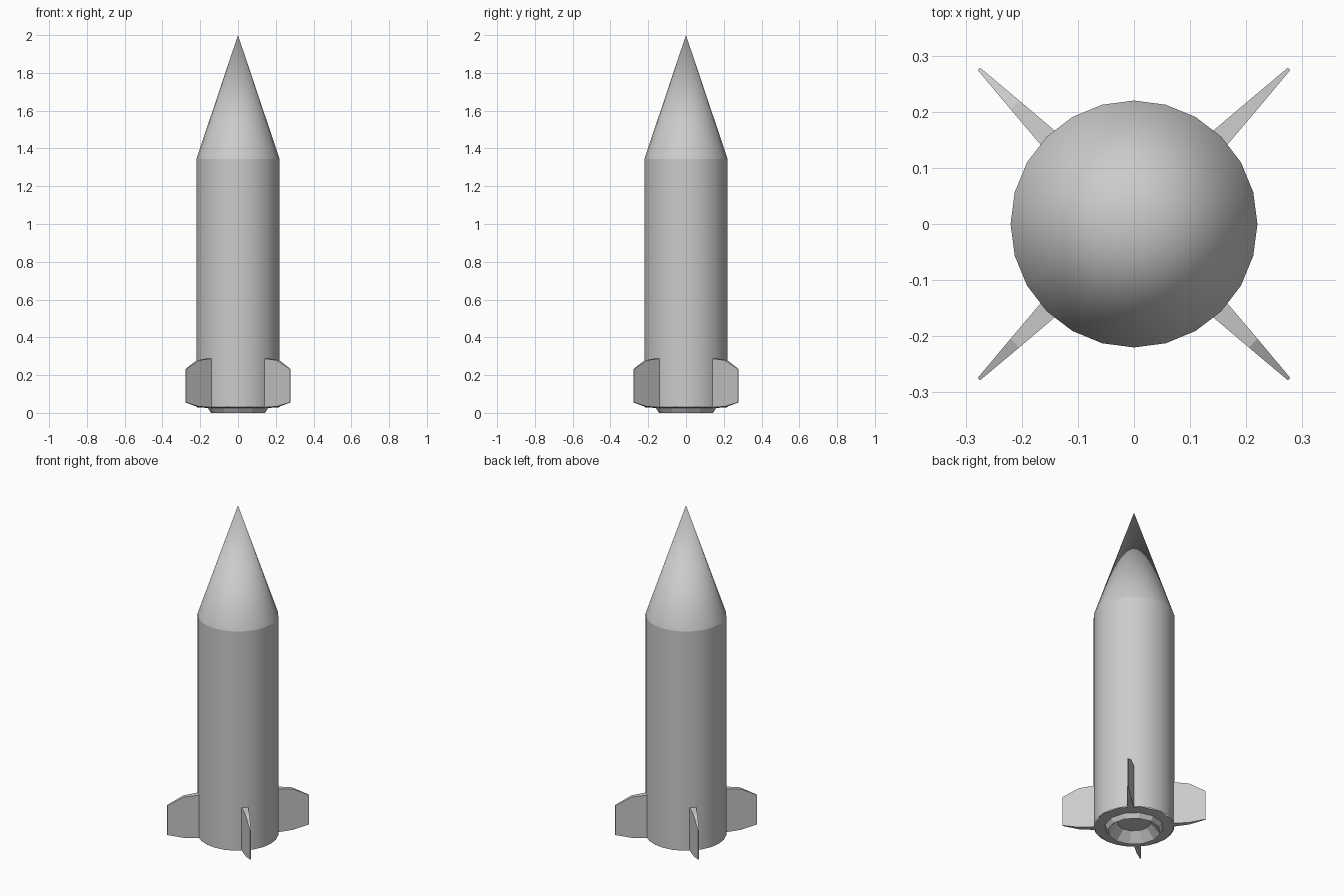
import bpy, bmesh, math
from math import cos, sin, pi

if "Cube" in bpy.data.objects:
    bpy.data.objects.remove(bpy.data.objects["Cube"])

SIDES = 24


def make_object(name, bm, smooth=False):
    bmesh.ops.remove_doubles(bm, verts=bm.verts, dist=1e-5)
    bmesh.ops.recalc_face_normals(bm, faces=bm.faces)
    mesh = bpy.data.meshes.new(name)
    bm.to_mesh(mesh)
    bm.free()
    obj = bpy.data.objects.new(name, mesh)
    bpy.context.collection.objects.link(obj)
    if smooth:
        for o in bpy.context.selected_objects:
            o.select_set(False)
        bpy.context.view_layer.objects.active = obj
        obj.select_set(True)
        bpy.ops.object.shade_smooth_by_angle(angle=math.radians(20))
    return obj


def lathe(name, profile, sides, smooth=False, cap_end=False):
    """Turn (radius, z) points around the z axis."""
    bm = bmesh.new()
    rings = [[bm.verts.new((r * cos(2 * pi * i / sides), r * sin(2 * pi * i / sides), z))
              for i in range(sides)] if r > 0 else [bm.verts.new((0, 0, z))]
             for r, z in profile]
    for a, b in zip(rings, rings[1:]):
        for i in range(sides):
            j = (i + 1) % sides
            if len(b) == 1:
                bm.faces.new((a[i], a[j], b[0]))
            else:
                bm.faces.new((a[i], a[j], b[j], b[i]))
    if cap_end:
        bm.faces.new(rings[-1])
    return make_object(name, bm, smooth)


# Fuselage and nose
lathe("body_tube", [(0.22, 0.03), (0.22, 1.345)], SIDES, smooth=True)
lathe("nose_cone", [(0.22, 1.345), (0, 2.0)], SIDES, smooth=True)

# Faceted tail ring with recessed exhaust
lathe("exhaust_nozzle", [(0.22, 0.03), (0.16, 0.026), (0.143, 0.0), (0.092, 0.055)],
      12, cap_end=True)

# Four tapered fins on the diagonals: (radius, z, half thickness)
FIN = [(0.19, 0.29, 0.020), (0.30, 0.279, 0.011), (0.391, 0.232, 0.003),
       (0.391, 0.055, 0.003), (0.30, 0.034, 0.011), (0.19, 0.028, 0.020)]
for n, name in enumerate(("right_back", "left_back", "left_front", "right_front")):
    a = pi / 4 + n * pi / 2
    bm = bmesh.new()
    left, right = [[bm.verts.new((r * cos(a) - s * t * sin(a), r * sin(a) + s * t * cos(a), z))
                    for r, z, t in FIN] for s in (1, -1)]
    # Side panels split into planar strips, then the rim
    for side in (left, right):
        bm.faces.new((side[0], side[1], side[4], side[5]))
        bm.faces.new((side[1], side[2], side[3], side[4]))
    for i in range(6):
        j = (i + 1) % 6
        bm.faces.new((left[i], left[j], right[j], right[i]))
    make_object("fin_" + name, bm)
